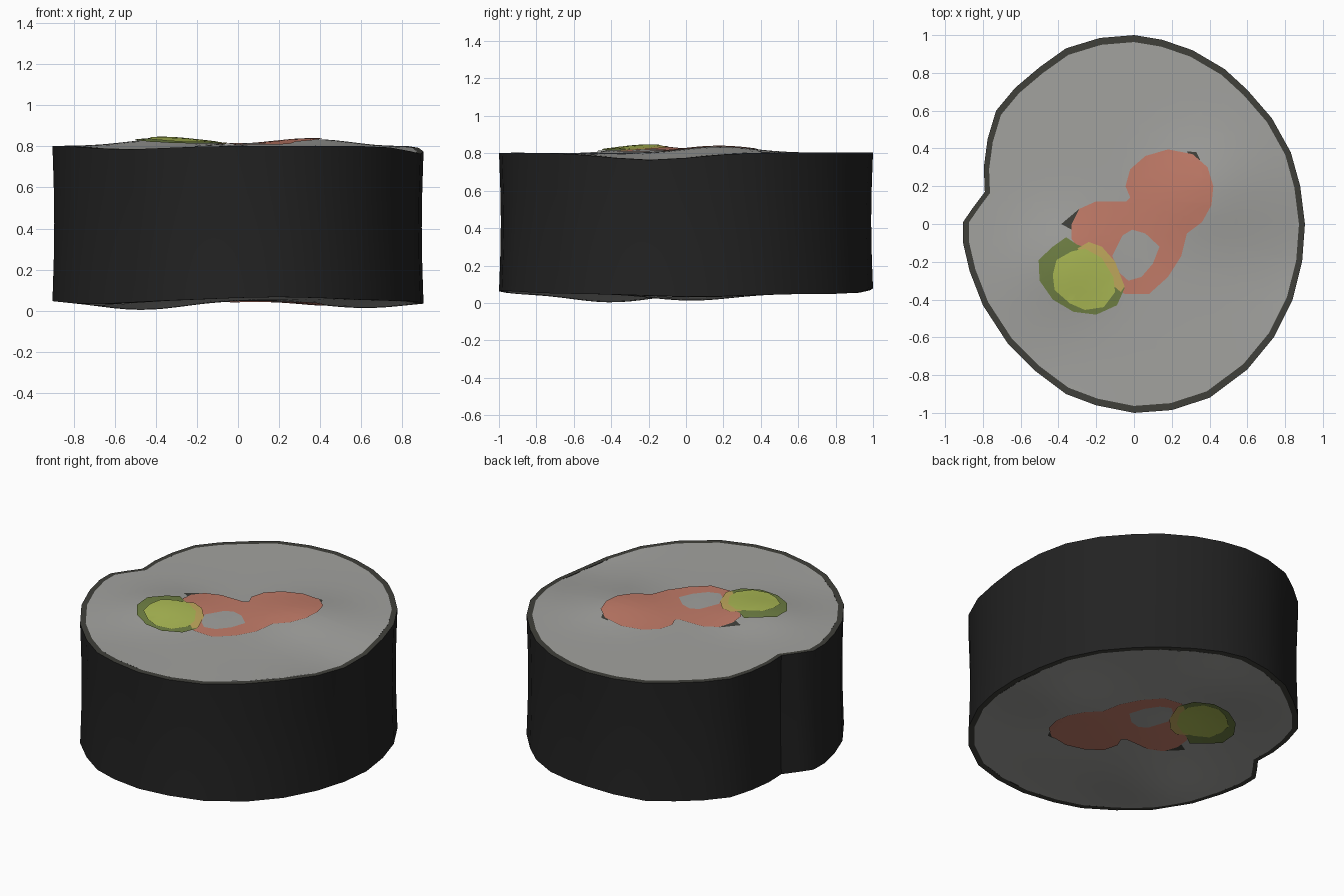
import bpy, bmesh, math
from mathutils import Vector

if "Cube" in bpy.data.objects:
    bpy.data.objects.remove(bpy.data.objects["Cube"])


def mat(name, rgb):
    m = bpy.data.materials.new(name)
    m.diffuse_color = (*rgb, 1)
    m.use_nodes = True
    m.node_tree.nodes["Principled BSDF"].inputs["Base Color"].default_value = m.diffuse_color
    return m


NORI = mat("seaweed black", (0.016, 0.016, 0.016))
RIM = mat("seaweed cut edge", (0.05, 0.05, 0.042))
RICE = mat("rice grey", (0.36, 0.36, 0.345))
FISH = mat("salmon pink", (0.54, 0.2, 0.14))
SKIN = mat("dark green", (0.16, 0.215, 0.058))
FLESH = mat("light green", (0.41, 0.49, 0.09))
BLEND = mat("golden yellow", (0.54, 0.4, 0.11))

# Cross-section of the roll, with the seaweed seam notch on the left
ROLL = [(0, 1), (.15, .975), (.31, .92), (.48, .82), (.6, .71), (.73, .56), (.83, .38),
        (.88, .2), (.905, 0), (.89, -.2), (.84, -.4), (.74, -.6), (.6, -.77), (.4, -.92),
        (.2, -.985), (0, -1), (-.2, -.96), (-.36, -.9), (-.52, -.78), (-.67, -.63),
        (-.8, -.43), (-.87, -.25), (-.905, -.1), (-.905, .01), (-.85, .09), (-.79, .17),
        (-.795, .3), (-.775, .45), (-.73, .6), (-.63, .72), (-.5, .83), (-.36, .93), (-.18, .985)]
INNER = [(x * .965, y * .963) for x, y in ROLL]

# Filling outlines as seen from the top
SALMON = [(-.04, .12), (-.2, .12), (-.29, .08), (-.33, 0), (-.33, -.08), (-.27, -.16),
          (-.15, -.3), (-.05, -.37), (.08, -.37), (.18, -.28), (.25, -.17), (.28, -.05),
          (.36, .01), (.41, .1), (.42, .2), (.39, .3), (.31, .37), (.18, .395), (.06, .36),
          (-.02, .29), (-.045, .2), (-.02, .14)]
HOLE = [(-.06, -.06), (-.01, -.03), (.06, -.05), (.135, -.12), (.1, -.21), (.04, -.28),
        (-.03, -.3), (-.075, -.26), (-.115, -.17)]
GREEN_OUTER = [(-.36, -.07), (-.3, -.11), (-.2, -.14), (-.12, -.2), (-.05, -.34), (-.09, -.43),
               (-.2, -.48), (-.32, -.465), (-.43, -.4), (-.5, -.3), (-.505, -.19), (-.43, -.12)]
OVERLAP = [(-.3, -.13), (-.24, -.095), (-.17, -.12), (-.1, -.2), (-.05, -.33), (-.07, -.36),
           (-.2, -.25)]
GREEN_INNER = [(-.43, -.27), (-.41, -.19), (-.33, -.145), (-.26, -.13), (-.17, -.18), (-.11, -.28),
               (-.1, -.36), (-.16, -.44), (-.26, -.455), (-.34, -.42), (-.42, -.35)]
SPECK_A = [(-.385, .0), (-.29, .08), (-.33, -.03)]
SPECK_B = [(.28, .385), (.33, .38), (.35, .34), (.3, .34)]


def bump(x, y, cx, cy, r):
    return math.exp(-((x - cx) ** 2 + (y - cy) ** 2) / r ** 2)


def top_z(x, y):
    return (.803 + .033 * bump(x, y, -.37, -.2, .25) + .034 * bump(x, y, .37, .17, .27)
            - .04 * bump(x, y, .95, -.2, .35) - .018 * bump(x, y, -.6, -.8, .35))


def bottom_z(x, y):
    return (.048 - .045 * bump(x, y, -.47, -.4, .3) - .036 * bump(x, y, .62, .03, .3)
            + .035 * bump(x, y, -.25, .35, .3) + .018 * bump(x, y, .2, -1, .4)
            + .03 * bump(x, y, 0, 1.05, .3))


def finish(bm, name, mats, smooth=True):
    me = bpy.data.meshes.new(name)
    bm.to_mesh(me)
    bm.free()
    for m in mats:
        me.materials.append(m)
    ob = bpy.data.objects.new(name, me)
    bpy.context.collection.objects.link(ob)
    bpy.context.view_layer.objects.active = ob
    ob.select_set(True)
    if smooth:
        bpy.ops.object.shade_smooth_by_angle(angle=math.radians(35))
    ob.select_set(False)


def drape(name, outline, material, layer, top):
    """Flat outline, cut on a grid and laid over one end of the roll."""
    bm = bmesh.new()
    s = 1 if top else -1          # the lower end is turned over
    face = bm.faces.new([bm.verts.new((x, y * s, 0)) for x, y in outline])
    bmesh.ops.triangulate(bm, faces=[face])
    for axis in (Vector((1, 0, 0)), Vector((0, 1, 0))):
        for k in range(-16, 17):
            bmesh.ops.bisect_plane(bm, geom=bm.verts[:] + bm.edges[:] + bm.faces[:],
                                   plane_co=axis * k * .06, plane_no=axis)
    for v in bm.verts:
        x, y = v.co.x, v.co.y
        v.co.z = top_z(x, y) + layer * .0025 if top else bottom_z(x, y) - layer * .0025
    bm.normal_update()
    flip = [f for f in bm.faces if (f.normal.z > 0) != top]
    bmesh.ops.reverse_faces(bm, faces=flip)
    finish(bm, name, [material])


# Seaweed wrap: side wall with slight waist, plus the cut rim at both ends
bm = bmesh.new()
rings = [[bm.verts.new((x, y, bottom_z(x, y))) for x, y in INNER]]
for t in (0, .1, .3, .5, .7, .9, 1):
    w = 1 - .01 * math.sin(math.pi * t)
    rings.append([bm.verts.new((x * w, y * w, bottom_z(x, y) * (1 - t) + top_z(x, y) * t))
                  for x, y in ROLL])
rings.append([bm.verts.new((x, y, top_z(x, y))) for x, y in INNER])
n = len(ROLL)
for r, (a, b) in enumerate(zip(rings, rings[1:])):
    for i in range(n):
        j = (i + 1) % n
        f = bm.faces.new((a[j], a[i], b[i], b[j]))
        f.material_index = 1 if r in (0, len(rings) - 2) else 0
finish(bm, "seaweed_wrap", [NORI, RIM])

# Rice and fillings on both ends
for end, top in (("top", True), ("bottom", False)):
    rice = INNER if top else [(x, -y) for x, y in INNER]
    drape("rice_" + end, rice, RICE, 0, top)
    drape("left_speck_" + end, SPECK_A, RIM, 1, top)
    drape("right_speck_" + end, SPECK_B, RIM, 1, top)
    drape("salmon_" + end, SALMON, FISH, 2, top)
    drape("rice_gap_" + end, HOLE, RICE, 3, top)
    drape("green_edge_" + end, GREEN_OUTER, SKIN, 3, top)
    drape("overlap_" + end, OVERLAP, BLEND, 4, top)
    drape("green_center_" + end, GREEN_INNER, FLESH, 5, top)
